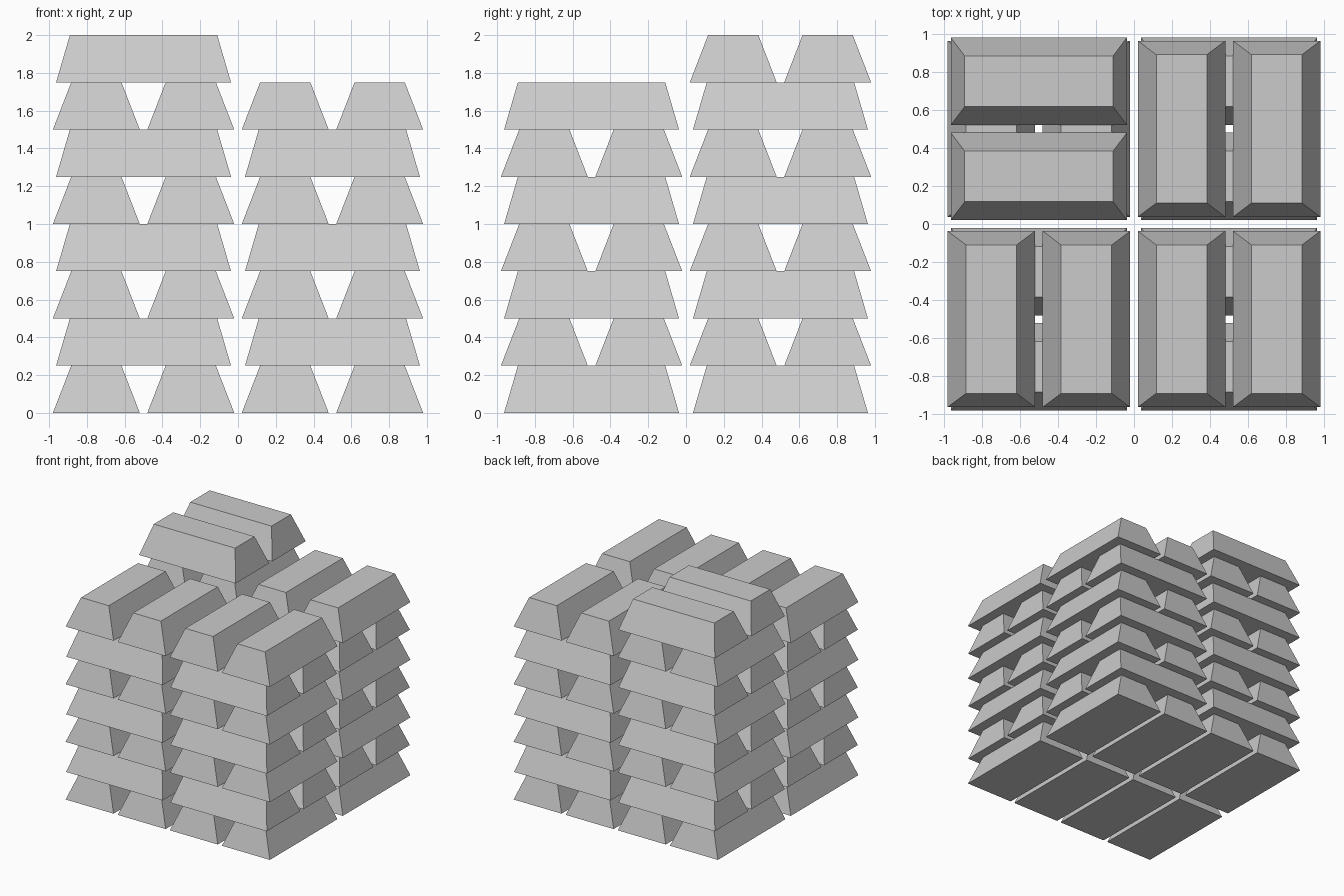
import bpy
from math import pi

if "Cube" in bpy.data.objects:
    bpy.data.objects.remove(bpy.data.objects["Cube"])

H = 0.25                    # bar height = layer pitch
BASE = (0.23, 0.463)        # half width / half length at the bottom
TOP = (0.133, 0.39)         # half width / half length at the top


def bar_mesh():
    """Tapered bar lying along y, base on z = 0."""
    corners = [(-1, -1), (1, -1), (1, 1), (-1, 1)]
    verts = [(sx * w, sy * l, z) for (w, l), z in ((BASE, 0), (TOP, H)) for sx, sy in corners]
    faces = [(3, 2, 1, 0), (4, 5, 6, 7)]
    faces += [(i, (i + 1) % 4, (i + 1) % 4 + 4, i + 4) for i in range(4)]
    mesh = bpy.data.meshes.new("bar")
    mesh.from_pydata(verts, [], faces)
    return mesh


mesh = bar_mesh()


def stack(name, cx, cy, layers):
    """Pairs of bars, each layer turned 90 degrees to the one below."""
    for k in range(layers):
        across = k % 2 == 1
        for s in (-0.25, 0.25):
            bar = bpy.data.objects.new(f"{name}_bar", mesh)
            bar.location = (cx, cy + s, k * H) if across else (cx + s, cy, k * H)
            bar.rotation_euler.z = pi / 2 if across else 0
            bpy.context.collection.objects.link(bar)


# Four stacks, the back left one a layer taller
stack("front_left", -0.5, -0.5, 7)
stack("front_right", 0.5, -0.5, 7)
stack("back_right", 0.5, 0.5, 7)
stack("back_left", -0.5, 0.5, 8)
